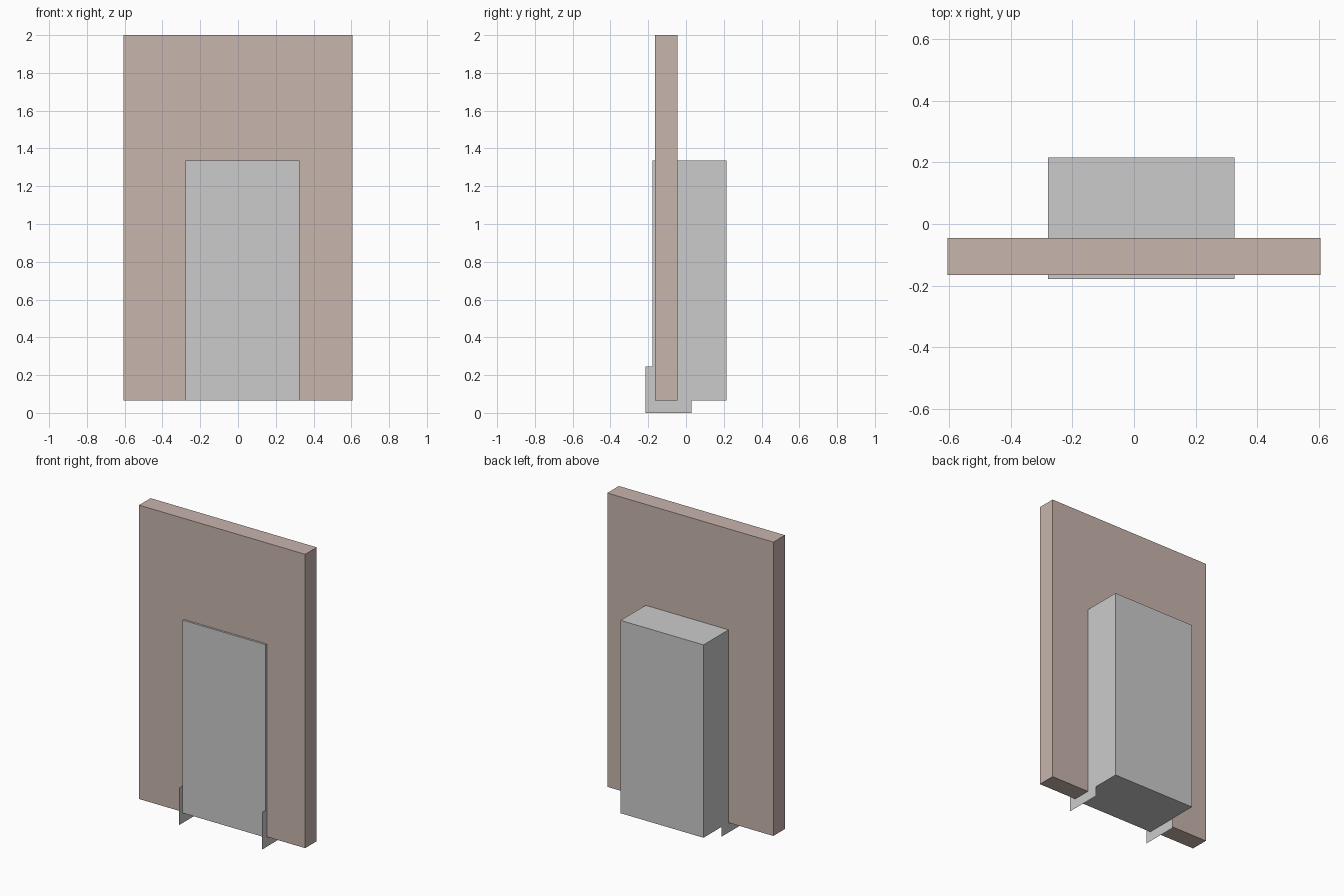
import bpy
import bmesh
from mathutils import Vector

if "Cube" in bpy.data.objects:
    bpy.data.objects.remove(bpy.data.objects["Cube"])


def finish(bm, name, mat=None):
    mesh = bpy.data.meshes.new(name)
    bm.to_mesh(mesh)
    bm.free()
    obj = bpy.data.objects.new(name, mesh)
    bpy.context.collection.objects.link(obj)
    if mat:
        mesh.materials.append(mat)
    return obj


def prism(name, profile, offset, mat=None):
    """Extrude a flat profile into a closed solid."""
    bm = bmesh.new()
    face = bm.faces.new([bm.verts.new(p) for p in profile])
    ext = bmesh.ops.extrude_face_region(bm, geom=[face])
    verts = [g for g in ext["geom"] if isinstance(g, bmesh.types.BMVert)]
    bmesh.ops.translate(bm, verts=verts, vec=Vector(offset))
    bmesh.ops.recalc_face_normals(bm, faces=bm.faces)
    return finish(bm, name, mat)


X0, X1 = -0.278, 0.326        # cabinet sides
Z0, Z1 = 0.065, 1.335         # cabinet bottom and top
Y_FRONT, Y_BACK = -0.178, 0.215

clay = bpy.data.materials.new("wall_clay")
clay.diffuse_color = (0.58, 0.46, 0.42, 1)
clay.use_nodes = True
clay.node_tree.nodes["Principled BSDF"].inputs["Base Color"].default_value = clay.diffuse_color

# Wall panel with an opening that the cabinet fills
outline = [(-0.605, Z0), (X0, Z0), (X0, Z1), (X1, Z1), (X1, Z0),
           (0.605, Z0), (0.605, 2.0), (-0.605, 2.0)]
prism("wall_panel", [(x, -0.165, z) for x, z in outline], (0, 0.12, 0), clay)

# Cabinet set through the wall
front = [(X0, Z0), (X1, Z0), (X1, Z1), (X0, Z1)]
prism("cabinet", [(x, Y_FRONT, z) for x, z in front], (0, Y_BACK - Y_FRONT, 0))

# Paper-thin side brackets, wrapping the lower front corner of the cabinet
bracket = [(-0.215, 0), (0.03, 0), (0.03, Z0), (Y_FRONT, Z0),
           (Y_FRONT, 0.245), (-0.215, 0.245)]
for name, x in (("left_bracket", X0), ("right_bracket", X1)):
    bm = bmesh.new()
    pts = bracket if x > 0 else bracket[::-1]
    bm.faces.new([bm.verts.new((x, y, z)) for y, z in pts])
    finish(bm, name)
